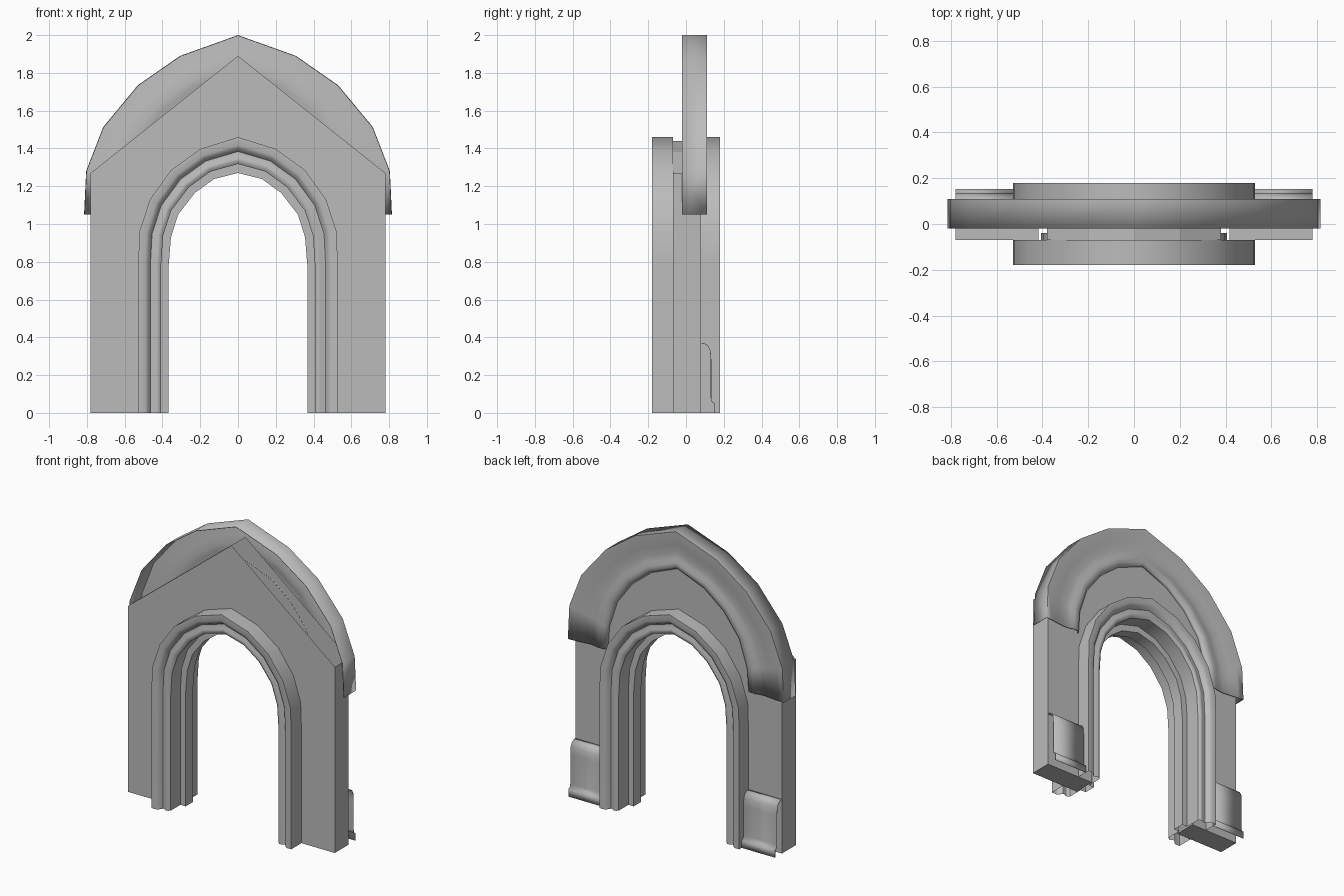
import bpy, math

old = bpy.data.objects.get("Cube")
if old:
    bpy.data.objects.remove(old, do_unlink=True)

stone = bpy.data.materials.new("plain_grey")
stone.use_nodes = True
GREY = (0.5, 0.5, 0.5, 1)
stone.diffuse_color = GREY
bsdf = stone.node_tree.nodes["Principled BSDF"]
bsdf.inputs["Base Color"].default_value = GREY
bsdf.inputs["Roughness"].default_value = 0.8


def make(name, verts, faces, smooth=None, shell=0):
    me = bpy.data.meshes.new(name)
    me.from_pydata(verts, [], faces)
    me.materials.append(stone)
    ob = bpy.data.objects.new(name, me)
    bpy.context.collection.objects.link(ob)
    if smooth:
        me.shade_smooth()
        me.set_sharp_from_angle(angle=math.radians(smooth))
    if shell:
        mod = ob.modifiers.new("shell", "SOLIDIFY")
        mod.thickness = shell
        mod.offset = -1
    return ob


def arch(half):
    # mirror a half path that runs from the +x foot to the apex
    return half + [(-x, z) for x, z in reversed(half[:-1])]


def blend(inner, outer, t):
    return [(a + (c - a) * t, b + (d - b) * t)
            for (a, b), (c, d) in zip(inner, outer)]


def sweep(name, inner, outer, profile, flip=False, **kw):
    # profile points are (0 = inner path .. 1 = outer path, depth y)
    verts = []
    for t, y in profile:
        verts += [(x, y, z) for x, z in blend(inner, outer, t)]
    n = len(inner)
    faces = []
    for j in range(len(profile) - 1):
        for i in range(n - 1):
            f = [j * n + i, j * n + i + 1, (j + 1) * n + i + 1, (j + 1) * n + i]
            faces.append(f[::-1] if flip else f)
    return make(name, verts, faces, **kw)


# Opening and hood paths
door_in = arch([(.367, 0), (.367, .78), (.355, .93), (.317, 1.05),
                (.228, 1.165), (.127, 1.238), (0, 1.27)])
door_out = arch([(.528, 0), (.528, .78), (.522, .96), (.466, 1.13),
                 (.354, 1.286), (.2, 1.397), (0, 1.46)])
hood_in = arch([(.53, 1.05), (.52, 1.2), (.46, 1.385), (.345, 1.54),
                (.2, 1.655), (0, 1.735)])
hood_out = arch([(.815, 1.05), (.804, 1.28), (.714, 1.513),
                 (.53, 1.735), (.307, 1.89), (0, 2.0)])

# Moulded door surround with a central stop, same front and back
half = [(1, -.07), (1, -.18), (.78, -.18), (.69, -.172), (.6, -.148),
        (.52, -.148), (.42, -.158), (.33, -.156), (.25, -.145),
        (.25, -.04), (0, -.04)]
surround = half + [(t, -y) for t, y in reversed(half)]
sweep("door_surround", door_in, door_out, surround, smooth=40)

# Hidden lining over the opening
lining = arch([(.38, 1.27), (.2, 1.38), (0, 1.44)])
sweep("arch_lining", lining, lining, [(0, -.07), (0, .08)], flip=True)

# Gabled wall: front and back sheets, side and foot faces, open slopes
W, EAVE, PEAK, FRONT, BACK = .78, 1.27, 1.89, -.07, .08
hole = blend(door_in, door_out, .31)
outline = hole + [(-W, 0), (-W, EAVE), (0, PEAK), (W, EAVE), (W, 0)]
n = len(outline)
h = len(hole)
verts = [(x, y, z) for y in (FRONT, BACK) for x, z in outline]
faces = [list(range(n))[::-1], list(range(n, 2 * n))]
for a in (h - 1, h, n - 2, n - 1):
    b = (a + 1) % n
    faces.append([a, b, b + n, a + n])
wall = make("gabled_wall", verts, faces)
# Point the two sheets and the edge faces outward
for p in wall.data.polygons:
    c, nm = p.center, p.normal
    if abs(nm.y) > .5:
        bad = nm.y * (c.y - (FRONT + BACK) / 2) < 0
    elif abs(nm.x) > .5:
        bad = nm.x * c.x < 0
    else:
        bad = nm.z > 0
    if bad:
        p.flip()

# Raised hood moulding behind the gable
sweep("hood_moulding", hood_in, hood_out,
      [(1, -.02), (1, .11), (.85, .108), (.65, .1), (.45, .094), (.3, .098),
       (.2, .108), (.1, .106), (.03, .095), (0, .078)],
      flip=True, smooth=40, shell=.004)

# Skirting boards on the back
board = [(.08, .37), (.1, .368), (.118, .355), (.13, .33), (.134, .28),
         (.134, .08), (.138, .06), (.154, .05), (.154, 0)]
for side, x0, x1 in (("left", .528, W), ("right", -W, -.528)):
    verts = [(x, y, z) for y, z in board for x in (x0, x1)]
    faces = [(2 * i, 2 * i + 1, 2 * i + 3, 2 * i + 2)[::-1]
             for i in range(len(board) - 1)]
    ob = make(side + "_skirting", verts, faces, smooth=40, shell=.003)
    if ob.data.polygons[4].normal.y < 0:
        ob.data.flip_normals()
